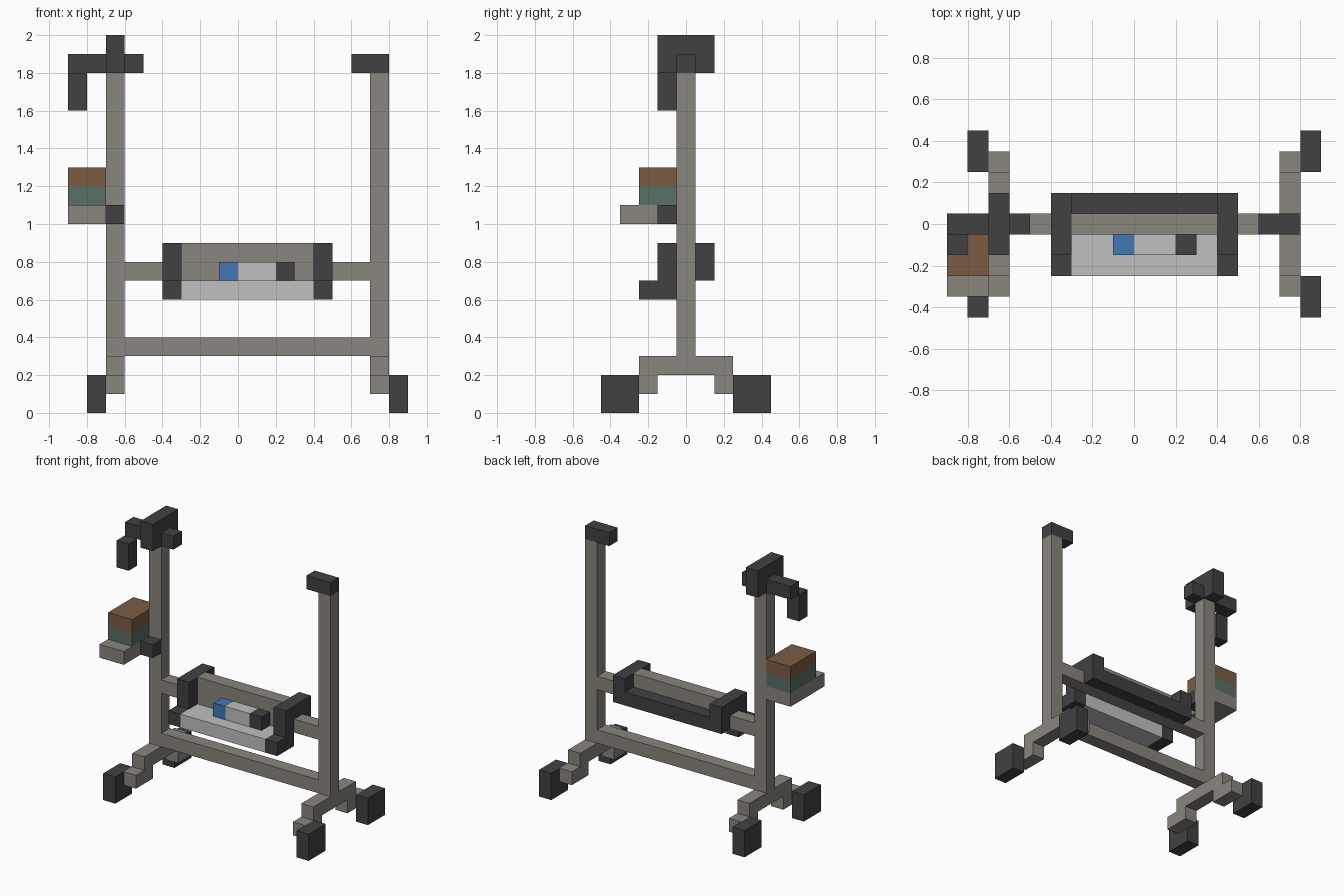
import bpy
import bmesh

cube = bpy.data.objects.get("Cube")
if cube:
    bpy.data.objects.remove(cube, do_unlink=True)


def material(name, rgb):
    mat = bpy.data.materials.new(name)
    mat.use_nodes = True
    mat.diffuse_color = (*rgb, 1)
    mat.node_tree.nodes["Principled BSDF"].inputs["Base Color"].default_value = (*rgb, 1)
    return mat


stone = material("warm grey", (0.254, 0.235, 0.205))
dark = material("charcoal", (0.053, 0.053, 0.053))
pale = material("light grey", (0.527, 0.527, 0.527))
brown = material("brown", (0.195, 0.107, 0.06))
green = material("grey green", (0.105, 0.162, 0.133))
blue = material("blue", (0.056, 0.184, 0.462))


def box(name, mat, x, y, z):
    """Axis-aligned block given its (low, high) range on each axis."""
    bm = bmesh.new()
    bmesh.ops.create_cube(bm, size=1)
    for v in bm.verts:
        v.co = [r[0] if c < 0 else r[1] for c, r in zip(v.co, (x, y, z))]
    mesh = bpy.data.meshes.new(name)
    bm.to_mesh(mesh)
    bm.free()
    mesh.materials.append(mat)
    obj = bpy.data.objects.new(name, mesh)
    bpy.context.collection.objects.link(obj)
    return obj


def span(a, b, sign):
    return tuple(sorted((a * sign, b * sign)))


mid = (-0.05, 0.05)       # depth of the main frame
front = (-0.15, -0.05)    # row just ahead of the frame

# Posts, feet and wheels
for side, x, wheel_x in (("right", (-0.7, -0.6), (-0.8, -0.7)),
                         ("left", (0.7, 0.8), (0.8, 0.9))):
    box(side + "_post", stone, x, mid, (0.3, 1.8))
    box(side + "_foot_beam", stone, x, (-0.25, 0.25), (0.2, 0.3))
    for end, s in (("front", -1), ("back", 1)):
        box(f"{side}_{end}_foot_step", stone, x, span(0.15, 0.35, s), (0.1, 0.2))
        box(f"{side}_{end}_wheel", dark, wheel_x, span(0.25, 0.45, s), (0, 0.2))

# Cross bars
box("lower_crossbar", stone, (-0.6, 0.7), mid, (0.3, 0.4))
box("upper_crossbar", stone, (-0.6, 0.7), mid, (0.7, 0.8))

# Post tops and hook
box("left_post_cap", dark, (0.6, 0.8), mid, (1.8, 1.9))
box("right_post_head", dark, (-0.7, -0.6), (-0.15, 0.15), (1.8, 2))
box("hook_arm", dark, (-0.9, -0.7), mid, (1.8, 1.9))
box("head_stub", dark, (-0.6, -0.5), mid, (1.8, 1.9))
box("hook", dark, (-0.9, -0.8), front, (1.6, 1.8))

# Side shelf with stacked boxes
box("shelf", stone, (-0.9, -0.7), (-0.35, 0.05), (1, 1.1))
box("shelf_clamp", dark, (-0.7, -0.6), front, (1, 1.1))
box("lower_box", green, (-0.9, -0.7), (-0.25, 0.05), (1.1, 1.2))
box("upper_box", brown, (-0.9, -0.7), (-0.25, 0.05), (1.2, 1.3))

# Tray holder
inner = (-0.3, 0.4)
box("back_panel", stone, inner, mid, (0.8, 0.9))
box("tray", pale, inner, (-0.25, -0.05), (0.6, 0.7))
box("back_rail", dark, inner, (0.05, 0.15), (0.7, 0.8))
for side, x in (("right", (-0.4, -0.3)), ("left", (0.4, 0.5))):
    box(side + "_tray_end", dark, x, (-0.25, -0.05), (0.6, 0.7))
    box(side + "_bracket_front", dark, x, front, (0.7, 0.9))
    box(side + "_bracket_top", dark, x, mid, (0.8, 0.9))
    box(side + "_bracket_back", dark, x, (0.05, 0.15), (0.7, 0.9))

# Tool lying on the tray
for name, mat, x in (("tool_tip", blue, (-0.1, 0)),
                     ("tool_body", pale, (0, 0.2)),
                     ("tool_end", dark, (0.2, 0.3))):
    box(name, mat, x, front, (0.7, 0.8))
